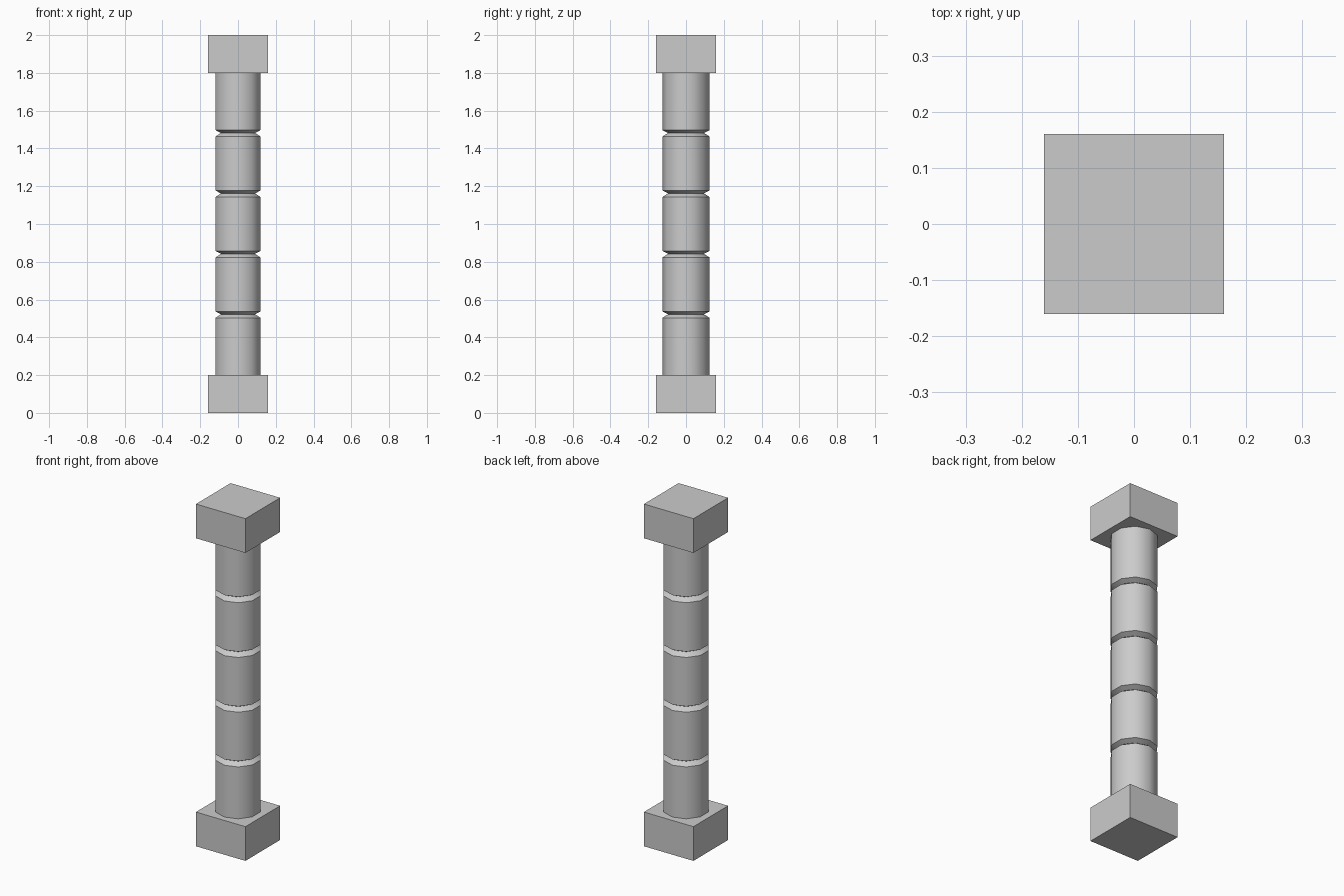
import bpy
import bmesh
import math

default = bpy.data.objects.get("Cube")
if default:
    bpy.data.objects.remove(default, do_unlink=True)

# Stone colour
STONE = (0.6, 0.6, 0.6, 1.0)
stone = bpy.data.materials.new("grey_stone")
stone.use_nodes = True
stone.diffuse_color = STONE
stone.node_tree.nodes["Principled BSDF"].inputs["Base Color"].default_value = STONE

SIDES, RADIUS, GROOVE_RADIUS = 10, 0.125, 0.095
BLOCK_WIDTH, BLOCK_HEIGHT, HEIGHT = 0.32, 0.2, 2.0
DRUMS, GROOVE_HALF = 5, 0.017


def add_block(name, z):
    """Square block centred at height z."""
    bpy.ops.mesh.primitive_cube_add(size=1, location=(0, 0, z))
    block = bpy.context.object
    block.name = name
    block.scale = (BLOCK_WIDTH, BLOCK_WIDTH, BLOCK_HEIGHT)
    bpy.ops.object.transform_apply(location=False, rotation=False, scale=True)
    block.data.materials.append(stone)


def add_shaft(name, profile):
    """Turn a (radius, height) profile into a closed, faceted column."""
    bm = bmesh.new()
    rings = []
    for radius, z in profile:
        angles = [math.pi / 2 + math.tau * i / SIDES for i in range(SIDES)]
        rings.append([bm.verts.new((radius * math.cos(a), radius * math.sin(a), z))
                      for a in angles])
    for low, high in zip(rings, rings[1:]):
        for i in range(SIDES):
            j = (i + 1) % SIDES
            bm.faces.new((low[i], low[j], high[j], high[i]))
    bm.faces.new(rings[0][::-1])
    bm.faces.new(rings[-1])
    mesh = bpy.data.meshes.new(name)
    bm.to_mesh(mesh)
    bm.free()
    shaft = bpy.data.objects.new(name, mesh)
    bpy.context.collection.objects.link(shaft)
    mesh.materials.append(stone)
    bpy.ops.object.select_all(action="DESELECT")
    shaft.select_set(True)
    bpy.context.view_layer.objects.active = shaft
    bpy.ops.object.shade_smooth_by_angle(angle=math.radians(37))


# Base and capital
add_block("base_block", BLOCK_HEIGHT / 2)
add_block("capital_block", HEIGHT - BLOCK_HEIGHT / 2)

# Shaft of equal drums separated by V-shaped grooves
drum = (HEIGHT - 2 * BLOCK_HEIGHT) / DRUMS
profile = [(RADIUS, BLOCK_HEIGHT)]
for n in range(1, DRUMS):
    z = BLOCK_HEIGHT + n * drum
    profile += [(RADIUS, z - GROOVE_HALF), (GROOVE_RADIUS, z + 0.002),
                (RADIUS, z + GROOVE_HALF)]
profile.append((RADIUS, HEIGHT - BLOCK_HEIGHT))
add_shaft("column_shaft", profile)
